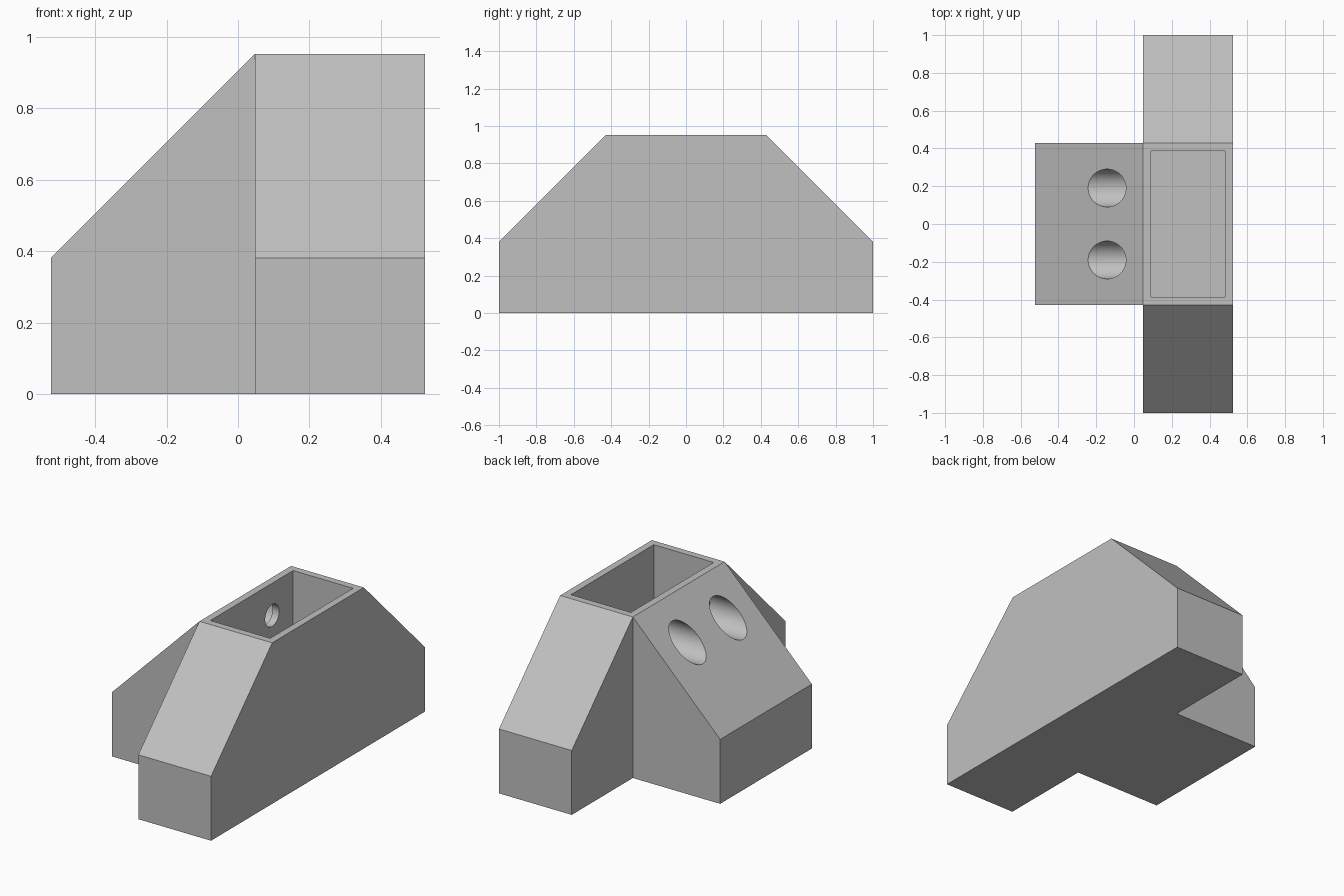
import bpy, bmesh, math
from mathutils import Matrix, Vector

if "Cube" in bpy.data.objects:
    bpy.data.objects.remove(bpy.data.objects["Cube"])

U = 1 / 21                       # design grid unit
BAR_X0, BAR_X1 = 1 * U, 11 * U   # long bar thickness
TOP, LOW = 20 * U, 8 * U         # ridge height and end height
HALF = 9 * U                     # half length of the flat top
HOLE_Z = 16 * U


def make_object(name, bm):
    bmesh.ops.recalc_face_normals(bm, faces=bm.faces)
    mesh = bpy.data.meshes.new(name)
    bm.to_mesh(mesh)
    bm.free()
    obj = bpy.data.objects.new(name, mesh)
    bpy.context.collection.objects.link(obj)
    return obj


def prism(name, points, offset):
    bm = bmesh.new()
    face = bm.faces.new([bm.verts.new(p) for p in points])
    out = bmesh.ops.extrude_face_region(bm, geom=[face])
    verts = [v for v in out["geom"] if isinstance(v, bmesh.types.BMVert)]
    bmesh.ops.translate(bm, verts=verts, vec=Vector(offset))
    return make_object(name, bm)


def rod(name, x0, x1, y, radius):
    bm = bmesh.new()
    place = Matrix.Translation(((x0 + x1) / 2, y, HOLE_Z)) @ Matrix.Rotation(math.pi / 2, 4, 'Y')
    bmesh.ops.create_cone(bm, cap_ends=True, segments=64, radius1=radius,
                          radius2=radius, depth=x1 - x0, matrix=place)
    return make_object(name, bm)


def combine(target, other, operation):
    mod = target.modifiers.new(operation.title(), 'BOOLEAN')
    mod.object, mod.operation, mod.solver = other, operation, 'EXACT'
    bpy.context.view_layer.objects.active = target
    bpy.ops.object.modifier_apply(modifier=mod.name)
    bpy.data.objects.remove(other)


# Long bar with sloped ends
body = prism("holder_body",
             [(BAR_X0, -1, 0), (BAR_X0, 1, 0), (BAR_X0, 1, LOW),
              (BAR_X0, HALF, TOP), (BAR_X0, -HALF, TOP), (BAR_X0, -1, LOW)],
             (BAR_X1 - BAR_X0, 0, 0))

# Sloped block on the left side
nose = prism("side_block",
             [(-11 * U, -HALF, 0), (BAR_X0, -HALF, 0), (BAR_X0, -HALF, TOP),
              (-11 * U, -HALF, LOW)],
             (0, 2 * HALF, 0))
combine(body, nose, 'UNION')

# Rectangular pocket in the top
px0, px1, py, pz = 0.09, 0.482, 0.387, 12 * U
pocket = prism("pocket_cutter",
               [(px0, -py, pz), (px1, -py, pz), (px1, py, pz), (px0, py, pz)],
               (0, 0, 0.6))
combine(body, pocket, 'DIFFERENCE')

# Wide bores in the slope, narrowing through the pocket wall
for y in (-4 * U, 4 * U):
    combine(body, rod("bore_cutter", -0.6, BAR_X0, y, 0.1), 'DIFFERENCE')
    combine(body, rod("small_hole_cutter", 0.0, 0.15, y, 0.065), 'DIFFERENCE')

# Plain grey finish
grey = bpy.data.materials.new("grey")
grey.diffuse_color = (0.53, 0.53, 0.53, 1)
grey.use_nodes = True
grey.node_tree.nodes["Principled BSDF"].inputs["Base Color"].default_value = grey.diffuse_color
body.data.materials.clear()
body.data.materials.append(grey)
for poly in body.data.polygons:
    poly.material_index = 0

bpy.ops.object.select_all(action='DESELECT')
body.select_set(True)
bpy.context.view_layer.objects.active = body
bpy.ops.object.shade_smooth_by_angle(angle=math.radians(30))
